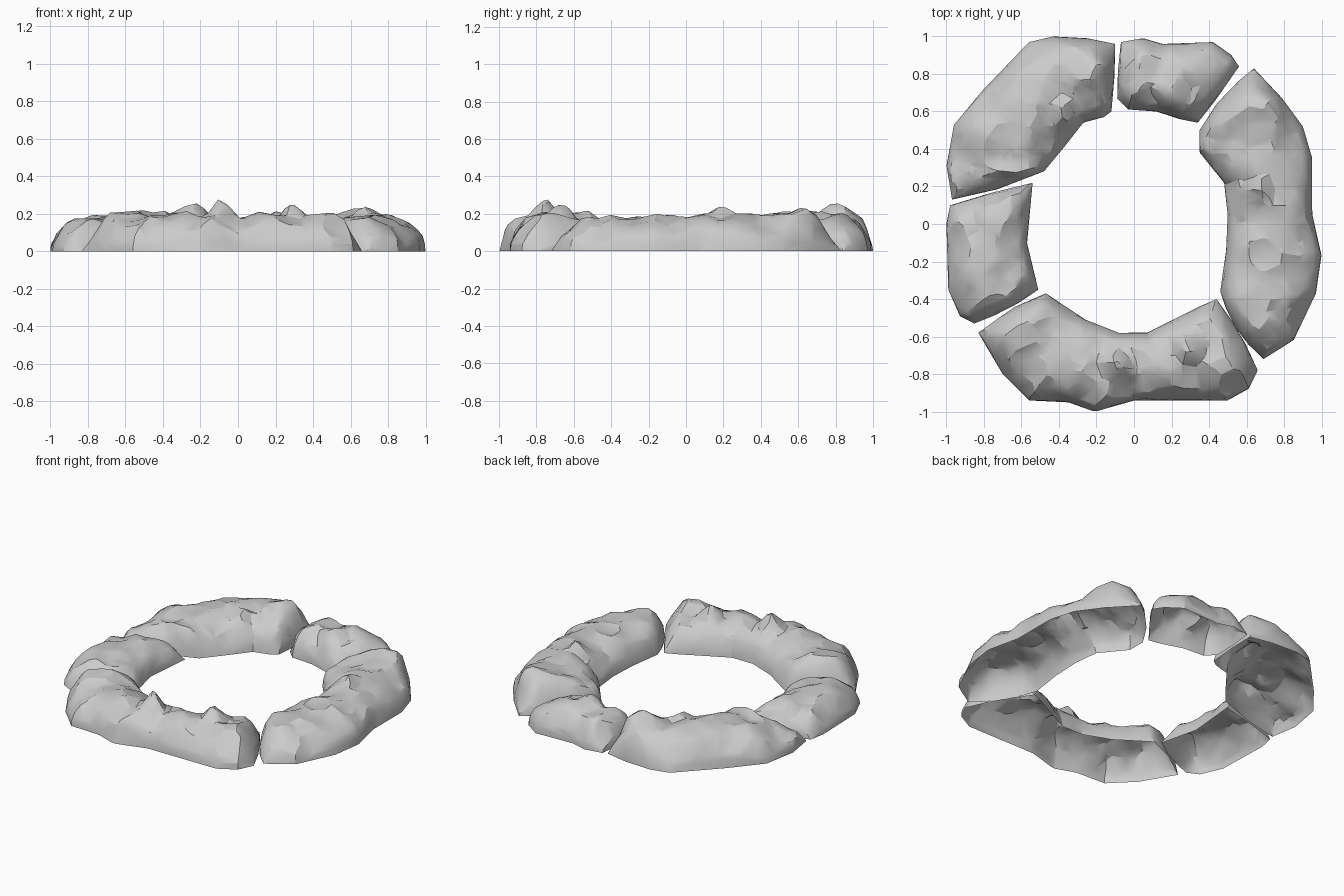
import bpy, bmesh, math
from mathutils import Vector, noise

if "Cube" in bpy.data.objects:
    bpy.data.objects.remove(bpy.data.objects["Cube"])


def along(pts, t):
    """Point at fraction t of a polyline's length."""
    p = [Vector(q) for q in pts]
    lens = [(b - a).length for a, b in zip(p, p[1:])]
    d = max(0, min(1, t)) * sum(lens)
    for i, l in enumerate(lens):
        if d <= l or i == len(lens) - 1:
            return p[i].lerp(p[i + 1], min(1, d / l))
        d -= l


# Crags and dips on top of the ring: x, y, height change, radius
PEAKS = [(-.10, -.76, .11, .10), (.29, -.66, .09, .09), (.70, .62, .06, .16),
         (-.36, .58, .06, .11), (.66, .17, .06, .09), (-.6, -.62, .03, .15),
         (-.22, .8, .05, .2), (.2, .7, .05, .1), (-.55, .7, .03, .2),
         (-.88, .35, -.03, .25), (.85, -.5, -.02, .25)]


def rock(name, outer, inner, height, bulge=(.02, .02)):
    """Lofts a hollow dome between two outlines; bulge pushes the two ends out."""
    length = sum((Vector(b) - Vector(a)).length for a, b in zip(outer, outer[1:]))
    n, m = max(16, int(length / .03)), 22
    e1, e2 = .015 / length, .05 / length
    us = [0, e1 * .3, e1, e2] + [e2 + (1 - 2 * e2) * i / n for i in range(1, n)]
    us += [1 - e2, 1 - e1, 1 - e1 * .3, 1]
    bm = bmesh.new()
    rows = []
    for u in us:
        a, b = along(inner, u), along(outer, u)
        d = min(u, 1 - u) * length
        end = min(1, (d / .12)) ** .4 if d > 0 else 0
        # outward direction of the nearer end
        e = 0 if u < .5 else 1
        span = along(outer, e) - along(inner, e)
        out = Vector((-span.y, span.x)).normalized()
        back = (along(inner, .5) + along(outer, .5) - along(inner, e) - along(outer, e)) / 2
        if out.dot(back) > 0:
            out = -out
        push = bulge[e] * max(0, 1 - d / .25)
        row = []
        for j in range(m + 1):
            th = math.pi * j / m
            c = math.cos(th)
            v = .5 - .5 * math.copysign(abs(c) ** .88, c)
            s = math.sin(th) ** 1.05 if 0 < j < m else 0
            p = a.lerp(b, v) + out * push * math.sin(math.pi * v)
            z = height * s * end
            q = Vector((p.x, p.y, z))
            if z > 0:
                # broad lumps plus chipped hollows with sharp ridges
                lump = noise.noise(q * 5 + Vector((7, 3, 1))) * .025
                chip = (noise.voronoi(q * 8)[0][0] - .45) * .05
                k = min(1, z / .12)
                bump = sum(h * max(0, 1 - math.hypot(p.x - x, p.y - y) / r)
                           for x, y, h, r in PEAKS)
                q.z = max(.004, z + k * (lump + chip + bump))
                side = noise.noise_vector(q * 9) * .018 * min(1, z / .1)
                q.x += side.x
                q.y += side.y
            row.append(bm.verts.new(q))
        rows.append(row)
    for r, s in zip(rows, rows[1:]):
        for j in range(m):
            bm.faces.new((r[j], s[j], s[j + 1], r[j + 1]))
    bmesh.ops.remove_doubles(bm, verts=bm.verts, dist=.0005)
    bmesh.ops.recalc_face_normals(bm, faces=bm.faces)
    if sum(f.normal.z * f.calc_area() for f in bm.faces) < 0:
        bmesh.ops.reverse_faces(bm, faces=bm.faces)
    me = bpy.data.meshes.new(name)
    bm.to_mesh(me)
    bm.free()
    ob = bpy.data.objects.new(name, me)
    bpy.context.collection.objects.link(ob)
    bpy.ops.object.select_all(action='DESELECT')
    bpy.context.view_layer.objects.active = ob
    ob.select_set(True)
    # break the even grid into irregular stone facets
    dec = ob.modifiers.new("facets", 'DECIMATE')
    dec.ratio = .2
    bpy.ops.object.modifier_apply(modifier="facets")
    for v in me.vertices:
        v.co.z = max(0, v.co.z)
    bpy.ops.object.shade_smooth_by_angle(angle=math.radians(25))


# Five open-bottomed stones, each given by its outer and inner outline
rock("stone_back_left",
     [(-.10, .96), (-.25, .99), (-.43, 1), (-.56, .97), (-.8, .72), (-.96, .53),
      (-1, .31), (-.97, .13)],
     [(-.12, .60), (-.16, .57), (-.27, .54), (-.38, .40), (-.48, .28)], .19, (.005, .015))
rock("stone_back",
     [(-.07, .97), (.05, .99), (.15, .96), (.42, .97), (.52, .90), (.56, .84)],
     [(-.09, .67), (-.03, .61), (.12, .60), (.24, .56), (.34, .54)], .18, (.005, .005))
rock("stone_right",
     [(.64, .83), (.79, .67), (.90, .52), (.95, .35), (.95, .05), (1, -.17),
      (.97, -.37), (.85, -.62), (.69, -.72)],
     [(.35, .50), (.35, .38), (.48, .22), (.50, .05), (.49, -.15), (.46, -.36)],
     .185, (.025, .035))
rock("stone_front",
     [(.66, -.78), (.61, -.88), (.50, -.94), (0, -.94), (-.21, -1), (-.35, -.95),
      (-.56, -.94), (-.70, -.80), (-.83, -.58)],
     [(.44, -.40), (.37, -.43), (.07, -.58), (-.08, -.58), (-.26, -.51), (-.47, -.37)],
     .185, (.015, .02))
rock("stone_left",
     [(-.98, .10), (-1, 0), (-.99, -.35), (-.93, -.49), (-.85, -.53)],
     [(-.54, .22), (-.57, -.10), (-.51, -.35)], .165, (.005, .015))
